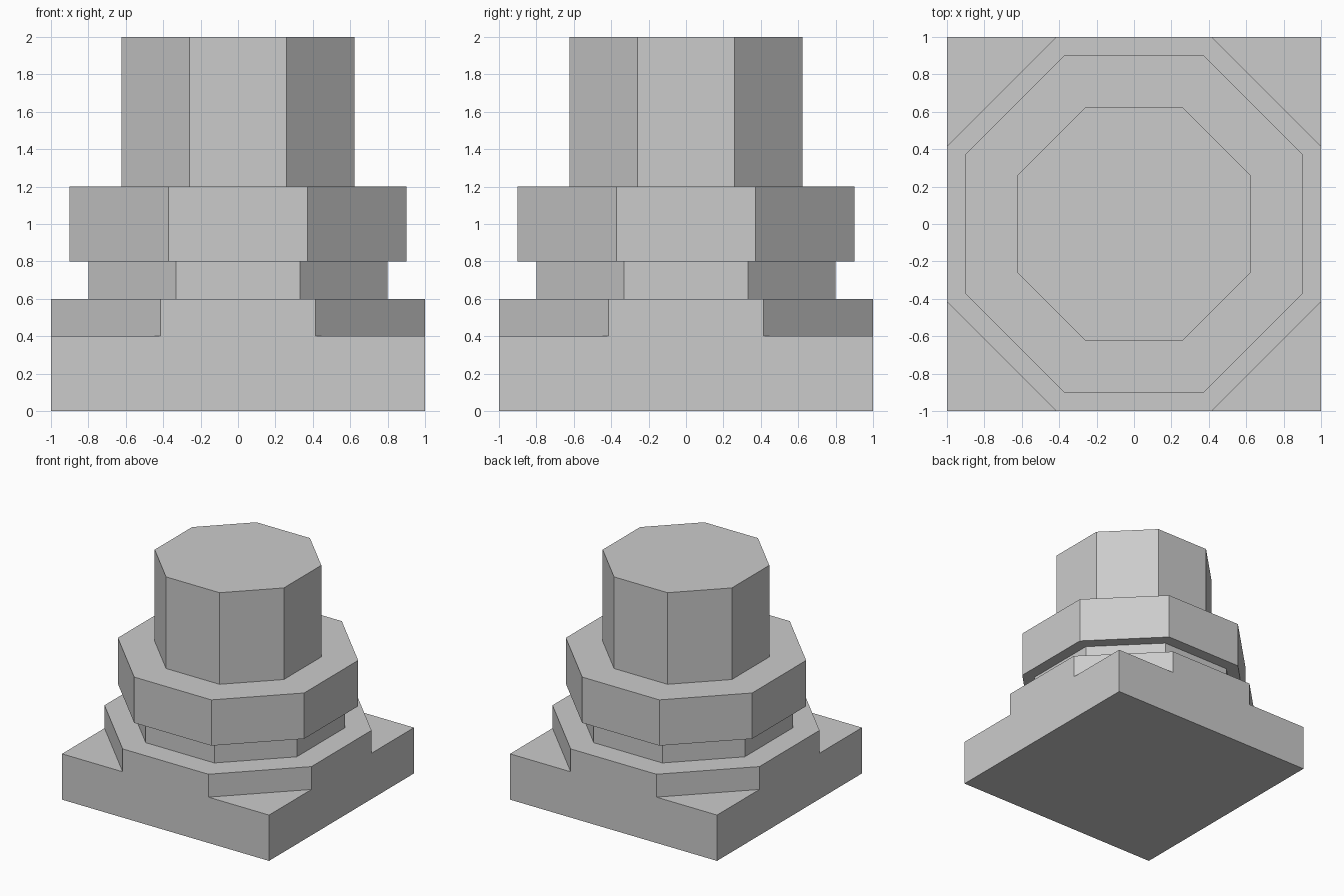
import bpy, bmesh, math

if "Cube" in bpy.data.objects:
    bpy.data.objects.remove(bpy.data.objects["Cube"])


def prism(name, sides, apothem, z0, z1):
    """Upright prism with flat sides facing the axes; apothem = centre to flat."""
    radius = apothem / math.cos(math.pi / sides)
    bm = bmesh.new()
    ring = []
    for i in range(sides):
        a = (i + 0.5) * 2 * math.pi / sides
        ring.append(bm.verts.new((radius * math.cos(a), radius * math.sin(a), z0)))
    base = bm.faces.new(ring)
    top = bmesh.ops.extrude_face_region(bm, geom=[base])["geom"]
    verts = [v for v in top if isinstance(v, bmesh.types.BMVert)]
    bmesh.ops.translate(bm, verts=verts, vec=(0, 0, z1 - z0))
    bmesh.ops.recalc_face_normals(bm, faces=bm.faces[:])
    mesh = bpy.data.meshes.new(name)
    bm.to_mesh(mesh)
    bm.free()
    obj = bpy.data.objects.new(name, mesh)
    bpy.context.collection.objects.link(obj)
    return obj


# Square plinth, then a stack of octagonal tiers
prism("square_base", 4, 1.0, 0.0, 0.4)
prism("base_step", 8, 1.0, 0.4, 0.6)
prism("neck", 8, 0.8, 0.6, 0.8)
prism("collar", 8, 0.9, 0.8, 1.2)
prism("column", 8, 0.624, 1.2, 2.0)
